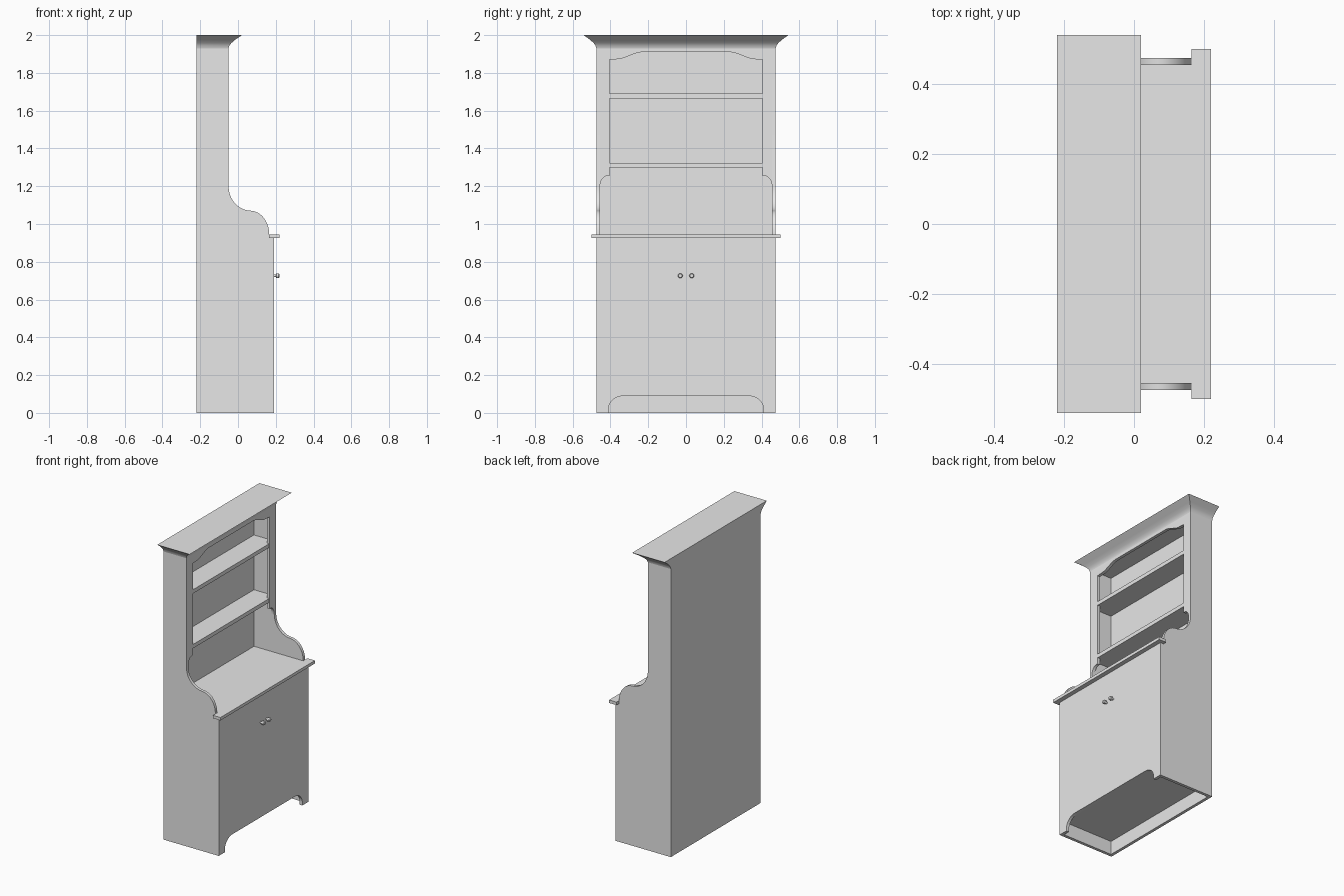
import bpy, bmesh
from math import sin, cos, pi, radians

cube = bpy.data.objects.get("Cube")
if cube:
    bpy.data.objects.remove(cube, do_unlink=True)

grey = bpy.data.materials.new("plain grey")
grey.use_nodes = True
grey.diffuse_color = (0.8, 0.8, 0.8, 1)
grey.node_tree.nodes["Principled BSDF"].inputs["Base Color"].default_value = (0.8, 0.8, 0.8, 1)

BACK, FACE, FRONT = -0.22, -0.05, 0.19   # depth planes along x
HALF, THICK = 0.475, 0.02                # half width, board thickness
INNER = HALF - THICK


def finish(name, bm):
    bmesh.ops.recalc_face_normals(bm, faces=bm.faces)
    mesh = bpy.data.meshes.new(name)
    bm.to_mesh(mesh)
    bm.free()
    mesh.materials.append(grey)
    ob = bpy.data.objects.new(name, mesh)
    bpy.context.collection.objects.link(ob)
    bpy.ops.object.select_all(action='DESELECT')
    ob.select_set(True)
    bpy.context.view_layer.objects.active = ob
    bpy.ops.object.shade_smooth_by_angle(angle=radians(30))
    return ob


def board(name, outline, axis, start, end):
    """Extrude a flat outline along an axis from start to end."""
    def place(p):
        co = list(p)
        co.insert("xyz".index(axis), start)
        return co
    bm = bmesh.new()
    face = bm.faces.new([bm.verts.new(place(p)) for p in outline])
    ext = bmesh.ops.extrude_face_region(bm, geom=[face])
    move = [0, 0, 0]
    move["xyz".index(axis)] = end - start
    verts = [v for v in ext["geom"] if isinstance(v, bmesh.types.BMVert)]
    bmesh.ops.translate(bm, verts=verts, vec=move)
    return finish(name, bm)


def rect(a0, a1, b0, b1):
    return [(a0, b0), (a1, b0), (a1, b1), (a0, b1)]


def arc(ca, cb, ra, rb, t0, t1, n=10):
    return [(ca + ra * cos(radians(t0 + (t1 - t0) * i / n)),
             cb + rb * sin(radians(t0 + (t1 - t0) * i / n))) for i in range(n + 1)]


def mirrored(half):
    """Close a half outline by reflecting it across the centre."""
    return half + [(-a, b) for a, b in reversed(half)]


# Scrolled side panels
side = [(BACK, 0), (FRONT, 0), (FRONT, 0.925), (0.165, 0.925), (0.165, 0.945)]
side += arc(0.065, 0.945, 0.1, 0.125, 10, 90)
side += arc(0.07, 1.2, 0.12, 0.13, 270, 180)
side += [(FACE, 1.95), (BACK, 1.95)]
for name, s in (("left_side_panel", 1), ("right_side_panel", -1)):
    board(name, side, "y", s * INNER, s * HALF)

board("back_panel", rect(-INNER, INNER, 0, 1.95), "x", BACK, BACK + THICK)
board("bottom_board", rect(BACK + THICK, FRONT - THICK, -INNER, INNER), "z", 0.09, 0.11)

# Cupboard front with the cut-out between its feet
front = [(INNER, 0.925), (INNER, 0), (0.41, 0)] + arc(0.33, 0.02, 0.08, 0.07, 0, 90)
board("cupboard_front", mirrored(front), "x", FRONT - THICK, FRONT)

# Worktop with a wider front lip
top = [(INNER, BACK + THICK), (INNER, 0.165), (0.5, 0.165), (0.5, 0.22)]
board("worktop", [(x, y) for y, x in mirrored(top)], "z", 0.925, 0.945)

# Arched face frame with curved lower ends
frame = [(INNER, 1.95)] + arc(0.415, 1.2, 0.04, 0.055, 0, 90)
frame += [(0.405, 1.255), (0.405, 1.87), (0.37, 1.872)]
frame += [(0.37 - 0.14 * t, 1.872 + 0.038 * (1 - cos(pi * t)) / 2)
          for t in (i / 10 for i in range(1, 11))]
board("face_frame", mirrored(frame), "x", FACE - THICK, FACE)

for name, z in (("lower_shelf", 1.298), ("upper_shelf", 1.665)):
    board(name, rect(BACK + THICK, FACE - 0.002, -0.405, 0.405), "z", z, z + 0.026)
    board(name + "_ends", rect(BACK + THICK, FACE - THICK, -INNER, INNER), "z", z, z + 0.026)

# Coved crown, flared at the front and sides
bm = bmesh.new()
rings = []
for z, out in ((1.93, 0), (1.945, 0.004), (1.958, 0.014), (1.975, 0.032), (1.995, 0.06), (2, 0.066)):
    rings.append([bm.verts.new((x, y, z)) for x, y in
                  rect(BACK, FACE + out * 1.06, -HALF - out, HALF + out)])
for a, b in zip(rings, rings[1:]):
    for i in range(4):
        j = (i + 1) % 4
        bm.faces.new((a[i], a[j], b[j], b[i]))
bm.faces.new(rings[0])
bm.faces.new(rings[-1])
finish("crown", bm)

# Door knobs, turned from a short profile
for name, y in (("left_knob", 0.03), ("right_knob", -0.03)):
    bm = bmesh.new()
    profile = ((0.185, 0.007), (0.2, 0.007), (0.204, 0.013), (0.215, 0.013), (0.22, 0.009))
    rings = [[bm.verts.new((x, y + a, 0.726 + b)) for a, b in arc(0, 0, r, r, 0, 360, 16)[:-1]]
             for x, r in profile]
    for a, b in zip(rings, rings[1:]):
        for i in range(16):
            j = (i + 1) % 16
            bm.faces.new((a[i], a[j], b[j], b[i]))
    bm.faces.new(rings[0])
    bm.faces.new(rings[-1])
    finish(name, bm)
